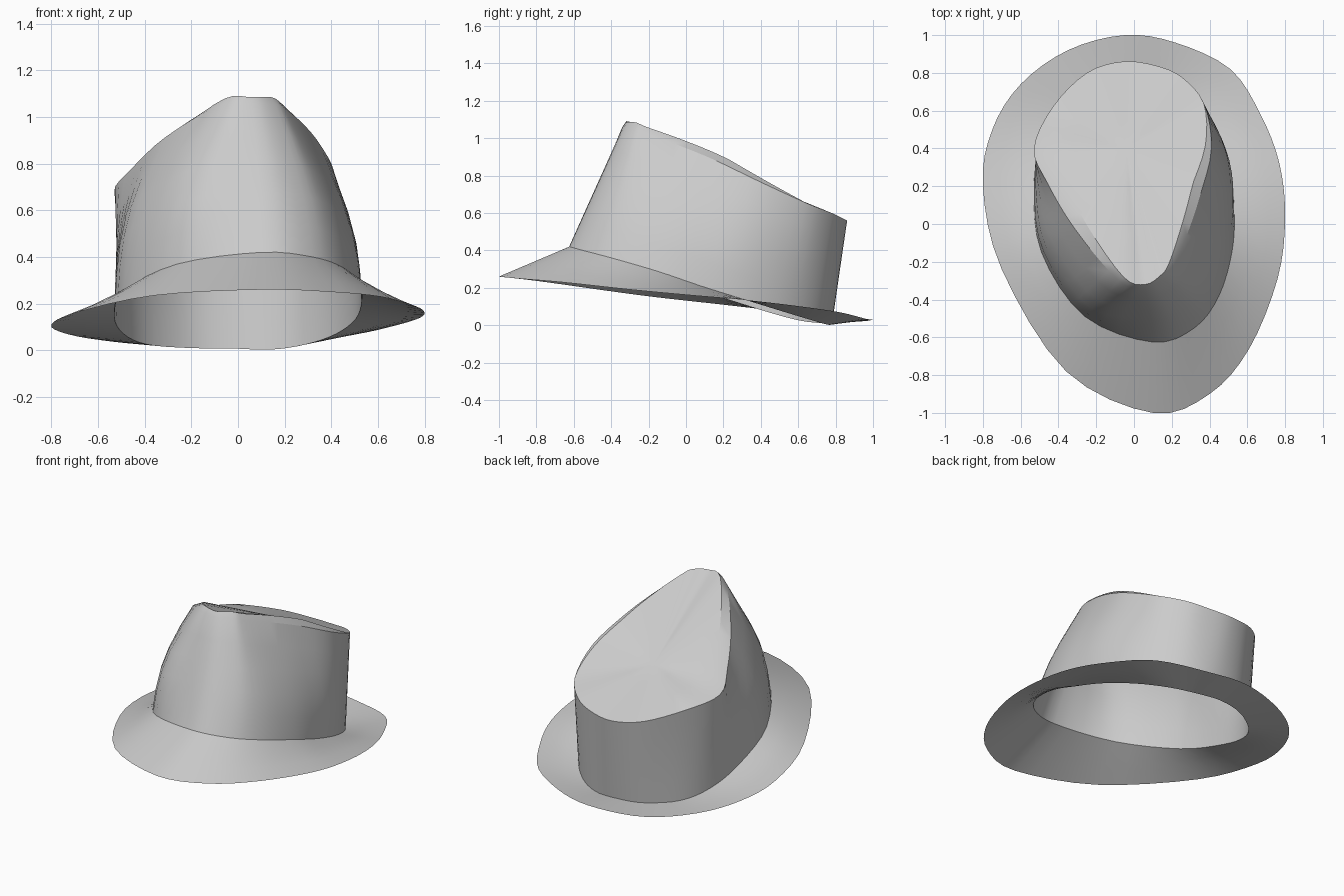
import bpy, bmesh, math
from mathutils import Vector

cube = bpy.data.objects.get("Cube")
if cube:
    bpy.data.objects.remove(cube, do_unlink=True)

STEPS = 4  # curve samples between two control points

# Plain grey felt
felt = bpy.data.materials.new("grey_felt")
felt.use_nodes = True
GREY = (0.6, 0.6, 0.6, 1.0)
felt.diffuse_color = GREY
felt.node_tree.nodes["Principled BSDF"].inputs["Base Color"].default_value = GREY


def closed_curve(points):
    """Smooth closed loop through the control points (Catmull-Rom)."""
    pts = [Vector(p) for p in points]
    n = len(pts)
    loop = []
    for i in range(n):
        a, b, c, d = (pts[(i + k) % n] for k in (-1, 0, 1, 2))
        for s in range(STEPS):
            t = s / STEPS
            loop.append(0.5 * (2 * b + (c - a) * t
                               + (2 * a - 5 * b + 4 * c - d) * t ** 2
                               + (3 * b - a - 3 * c + d) * t ** 3))
    return loop


def blend(first, second, t):
    return [p.lerp(q, t) for p, q in zip(first, second)]


def fade(value, start, length):
    """0 above start, rising to 1 at start - length."""
    return min(1, max(0, (start - value) / length))


def loft(name, rings, tip=None):
    """Skin the rings in order and close the last one onto a tip point."""
    bm = bmesh.new()
    rows = [[bm.verts.new(p) for p in ring] for ring in rings]
    n = len(rows[0])
    for low, high in zip(rows, rows[1:]):
        for i in range(n):
            j = (i + 1) % n
            bm.faces.new((low[i], low[j], high[j], high[i]))
    if tip:
        end = bm.verts.new(tip)
        for i in range(n):
            bm.faces.new((rows[-1][i], rows[-1][(i + 1) % n], end))
    bmesh.ops.remove_doubles(bm, verts=bm.verts, dist=0.0005)
    mesh = bpy.data.meshes.new(name)
    bm.to_mesh(mesh)
    bm.free()
    mesh.materials.append(felt)
    obj = bpy.data.objects.new(name, mesh)
    bpy.context.collection.objects.link(obj)
    bpy.ops.object.select_all(action="DESELECT")
    obj.select_set(True)
    bpy.context.view_layer.objects.active = obj
    bpy.ops.object.shade_smooth_by_angle(angle=math.radians(25))


# Control loops start at the front and run round by the left side
brim_edge = closed_curve([
    (.1, -1, .26), (.4, -.9, .25), (.61, -.66, .23), (.76, -.29, .19),
    (.8, .03, .16), (.77, .32, .135), (.67, .58, .105), (.51, .82, .07),
    (.22, .96, .035), (-.05, 1, .03), (-.35, .92, .022), (-.6, .74, .045),
    (-.75, .5, .075), (-.8, .2, .11), (-.7, -.24, .16), (-.36, -.78, .235)])

crown_base = closed_curve([
    (.1, -.625, .42), (.32, -.55, .4), (.45, -.38, .355), (.52, -.14, .285),
    (.53, .08, .21), (.505, .32, .135), (.42, .53, .07), (.29, .68, .025),
    (.14, .76, .003), (-.03, .78, .008), (-.21, .74, .01), (-.39, .61, .025),
    (-.49, .44, .07), (-.53, .2, .145), (-.49, -.15, .255), (-.26, -.49, .37)])

crown_rim = closed_curve([
    (.06, -.34, 1.055), (.16, -.29, 1.055), (.21, -.23, 1.03), (.28, -.06, .97),
    (.35, .15, .885), (.41, .4, .765), (.37, .64, .655), (.25, .78, .6),
    (.11, .84, .57), (-.06, .86, .56), (-.25, .8, .585), (-.43, .62, .64),
    (-.53, .4, .685), (-.46, .22, .775), (-.31, -.03, .915), (-.08, -.3, 1.05)])

# Brim
loft("brim", [blend(brim_edge, crown_base, t) for t in (0, .33, .67, 1)])

# Crown wall, fuller along the left side and at the front right
crown_rings = []
for t in (0, .2, .4, .6, .8, 1):
    ring = blend(crown_base, crown_rim, t)
    bow = math.sin(math.pi * t)
    for p in ring:
        if p.x > 0:
            p.x *= 1 + .1 * bow * fade(p.y, .6, .4)
        else:
            push = .04 * bow * fade(p.y, .4, .4) * fade(p.x, 0, .2)
            p.x -= push
            p.y -= push
    crown_rings.append(ring)

# Bevelled lip that fades out at the back, then the slanted top panel
lip = []
for p in crown_rim:
    k = fade(p.y, .65, .45)
    q = p.lerp(Vector((.06, p.y, p.z)), .17 * k)
    q.z += .03 * k
    q.y += .02 * k
    lip.append(q)
crown_rings.append(lip)
tip = Vector((-.04, .4, .755))
for t in (.35, .7):
    crown_rings.append([p.lerp(tip, t) for p in lip])
loft("crown", crown_rings, tip)
